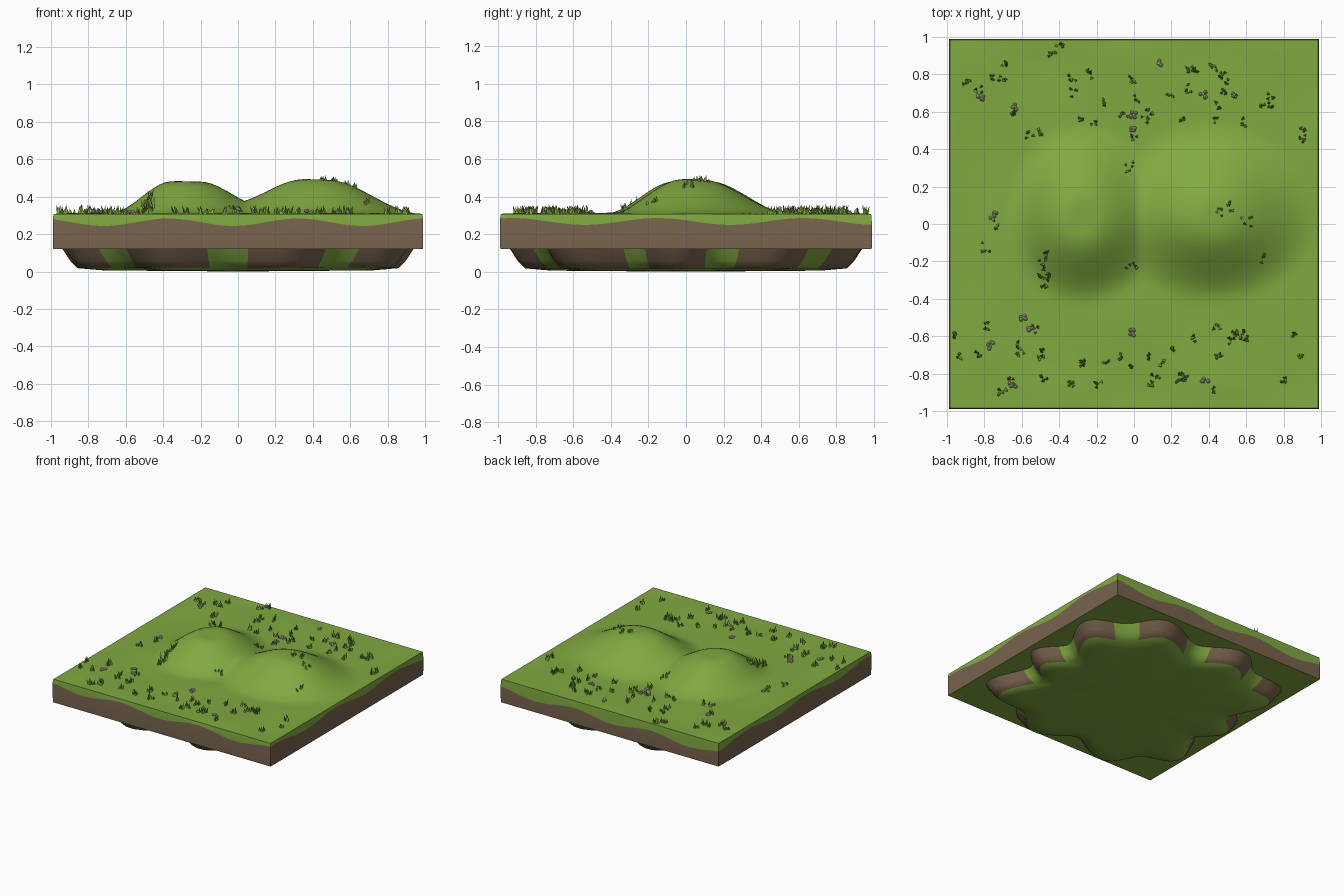
import bpy, bmesh, math, random
from mathutils import Vector, Matrix

if "Cube" in bpy.data.objects:
    bpy.data.objects.remove(bpy.data.objects["Cube"])

random.seed(4)


def material(name, rgb):
    m = bpy.data.materials.new(name)
    m.diffuse_color = (*rgb, 1)
    m.use_nodes = True
    m.node_tree.nodes["Principled BSDF"].inputs["Base Color"].default_value = m.diffuse_color
    return m


GRASS = material("grass green", (0.22, 0.40, 0.052))
SOIL = material("soil brown", (0.19, 0.125, 0.075))
PETAL = material("pale petals", (0.66, 0.62, 0.42))


def finish(bm, name, mats, angle=None):
    bmesh.ops.recalc_face_normals(bm, faces=bm.faces[:])
    me = bpy.data.meshes.new(name)
    bm.to_mesh(me)
    bm.free()
    for m in mats:
        me.materials.append(m)
    ob = bpy.data.objects.new(name, me)
    bpy.context.collection.objects.link(ob)
    if angle:
        bpy.context.view_layer.objects.active = ob
        ob.select_set(True)
        bpy.ops.object.shade_smooth_by_angle(angle=math.radians(angle))
        ob.select_set(False)
    return ob


def ease(t):
    t = max(0.0, min(1.0, t))
    return t * t * (3 - 2 * t)


def ground(x, y):
    """Height of the turf: gentle ripples plus two mounds."""
    edge = ease((1 - max(abs(x), abs(y))) / 0.15)
    z = 0.308 + 0.006 * edge * math.sin(7 * x + 2 * y) * math.cos(6 * y - x)
    rx = 0.40 if x < -0.28 else 0.45
    ry = 0.45 if y < 0.03 else 0.52
    left = 0.178 * ease(1.22 * (1 - math.hypot((x + 0.28) / rx, (y - 0.02) / ry)))
    rx = 0.58 if x < 0.43 else 0.55
    right = 0.183 * ease(1.12 * (1 - math.hypot((x - 0.43) / rx, (y - 0.03) / ry)))
    return z + max(left, right) + 0.25 * min(left, right)


# Turf slab: height grid on top, walls with a wavy grass line
H, N = 0.985, 56
bm = bmesh.new()
grid = [[None] * (N + 1) for _ in range(N + 1)]
for i in range(N + 1):
    for j in range(N + 1):
        x, y = H * (2 * i / N - 1), H * (2 * j / N - 1)
        grid[i][j] = bm.verts.new((x, y, ground(x, y)))
for i in range(N):
    for j in range(N):
        bm.faces.new((grid[i][j], grid[i + 1][j], grid[i + 1][j + 1], grid[i][j + 1]))
rim = ([grid[i][0] for i in range(N)] + [grid[N][j] for j in range(N)]
       + [grid[i][N] for i in range(N, 0, -1)] + [grid[0][j] for j in range(N, 0, -1)])


def grass_line(x, y):
    return (0.248 + 0.02 * math.cos(2 * math.pi * (x + 0.37) / 0.69)
            + 0.018 * math.cos(2 * math.pi * (y + 0.15) / 0.77))


mid = [bm.verts.new((v.co.x * 1.005, v.co.y * 1.005, grass_line(v.co.x, v.co.y))) for v in rim]
low = [bm.verts.new((v.co.x * 1.003, v.co.y * 1.003, 0.12)) for v in rim]
for k in range(len(rim)):
    n = (k + 1) % len(rim)
    bm.faces.new((rim[k], mid[k], mid[n], rim[n]))
    bm.faces.new((mid[k], low[k], low[n], mid[n])).material_index = 1
bm.faces.new(low)
finish(bm, "turf_slab", [GRASS, SOIL], 50)

# Lobed underside: soil walls, green in the hollows and on the flat bottom
bm = bmesh.new()
M = 96


def lobe(a):
    return 0.5 + 0.5 * math.cos(10 * a + 0.6 + 0.7 * math.sin(2 * a))


def ring(size, z):
    out = []
    for k in range(M):
        a = 2 * math.pi * k / M
        c, s = math.cos(a), math.sin(a)
        r = (abs(c) ** 4.5 + abs(s) ** 4.5) ** (-1 / 4.5)
        r *= size - 0.15 * (1 - lobe(a))
        out.append(bm.verts.new((r * c, r * s, z)))
    return out


rings = [ring(0.94, 0.122), ring(0.90, 0.06), ring(0.86, 0.018), ring(0.72, 0.006)]
for t, (a, b) in enumerate(zip(rings, rings[1:])):
    for k in range(M):
        n = (k + 1) % M
        f = bm.faces.new((a[k], b[k], b[n], a[n]))
        if t < 2 and lobe(2 * math.pi * (k + 0.5) / M) > 0.22:
            f.material_index = 1
hub = bm.verts.new((0, 0, 0))
for k in range(M):
    bm.faces.new((rings[-1][k], hub, rings[-1][(k + 1) % M]))
finish(bm, "underside", [GRASS, SOIL], 50)

# Grass tufts: leaning three-sided blades
bm = bmesh.new()


def tuft(x, y, count=4, height=0.045, spread=0.02):
    for _ in range(count):
        px = max(-0.96, min(0.96, x + random.uniform(-spread, spread)))
        py = max(-0.96, min(0.96, y + random.uniform(-spread, spread)))
        z = ground(px, py) - 0.004
        a = random.uniform(0, 6.28)
        h = height * random.uniform(0.6, 1.2)
        base = [bm.verts.new((px + 0.011 * math.cos(a + q), py + 0.011 * math.sin(a + q), z))
                for q in (0, 2.1, 4.2)]
        tip = bm.verts.new((max(-0.99, min(0.99, px + random.uniform(-0.4, 0.4) * h)),
                            py + random.uniform(-0.4, 0.4) * h, z + h))
        for q in range(3):
            bm.faces.new((base[q], base[(q + 1) % 3], tip))


for _ in range(38):
    tuft(random.uniform(-0.95, 0.95), random.uniform(0.45, 0.85))
    tuft(random.uniform(-0.95, 0.95), random.uniform(-0.9, -0.54))
for p in [(-0.02, 0.3), (-0.01, -0.22), (0.45, 0.07), (0.52, 0.09), (0.6, 0.01), (0.71, -0.18),
          (-0.75, 0), (-0.8, -0.12), (-0.45, 0.92), (-0.4, 0.97), (-0.97, -0.6)]:
    tuft(*p, 5, 0.03 if abs(p[1]) < 0.35 else 0.045, 0.03)
for y in (-0.17, -0.22, -0.27, -0.33):
    tuft(-0.48, y, 5, 0.06, 0.03)
finish(bm, "grass_tufts", [GRASS])

# Small pale flower heads in clusters
bm = bmesh.new()
for x, y in [(-0.82, 0.68), (-0.64, 0.63), (0.13, 0.86), (0.0, 0.58), (0, 0.51), (-0.75, 0.05),
             (-0.59, -0.5), (-0.55, -0.56), (-0.77, -0.65), (-0.65, -0.86), (-0.01, -0.58),
             (0.38, -0.83), (0.37, 0.69)]:
    for _ in range(5):
        px, py = x + random.uniform(-0.018, 0.018), y + random.uniform(-0.018, 0.018)
        bmesh.ops.create_icosphere(bm, subdivisions=1, radius=0.011, matrix=Matrix.Translation(
            (px, py, ground(px, py) + random.uniform(0.004, 0.016))))
finish(bm, "flowers", [PETAL])
